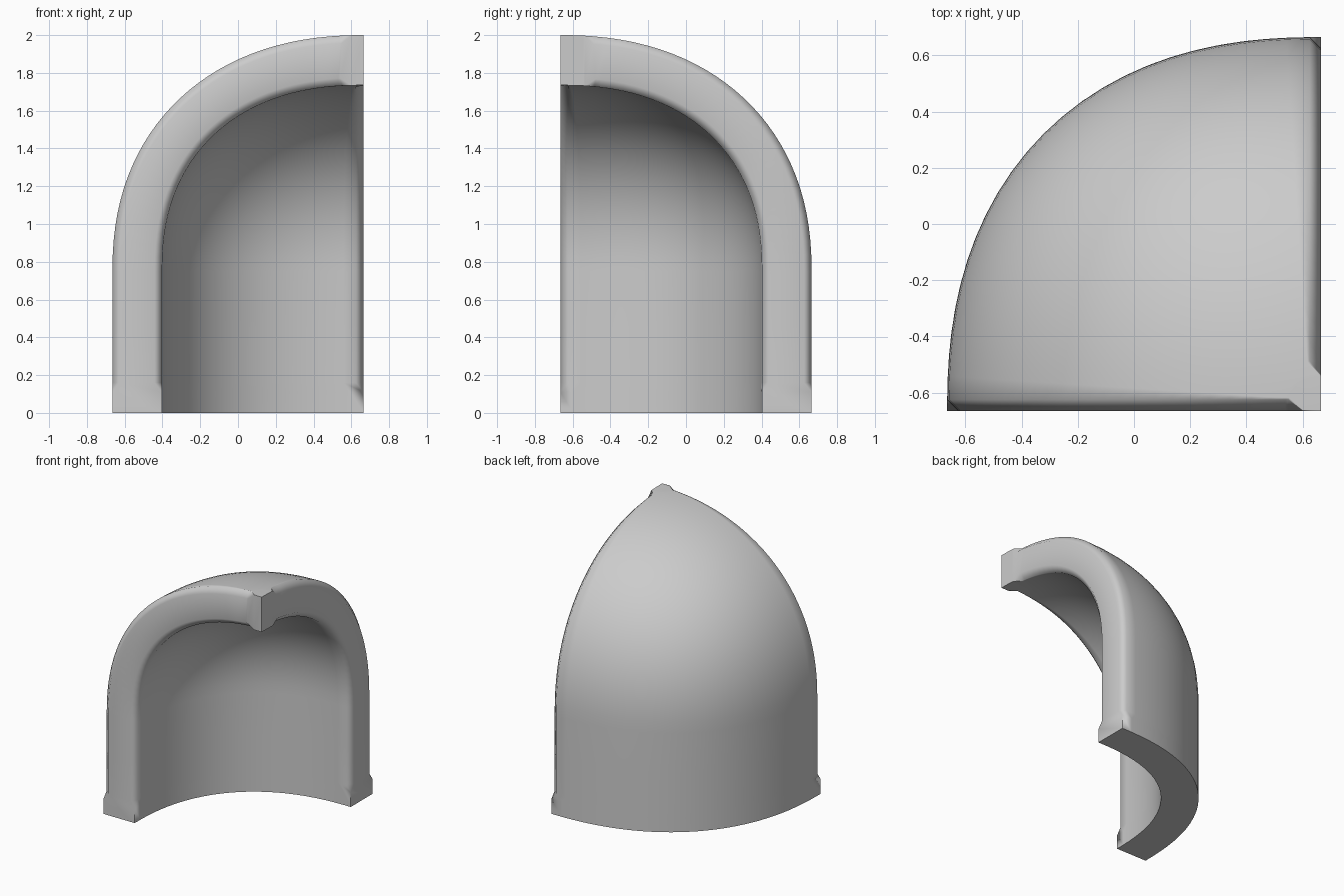
import bpy, bmesh
from math import sin, cos, asin, acos, pi, radians

if "Cube" in bpy.data.objects:
    bpy.data.objects.remove(bpy.data.objects["Cube"])

HALF = 0.665          # half of the plan; the axis sits at (HALF, -HALF)
SPRING = 0.75         # height where the dome starts
CHAMFER = 0.04
COLS = 24
# radius, dome rise, plan exponent, profile exponent (slightly squarer than circles)
OUTER = (1.33, 1.25, 2.32, 2.22)
INNER = (1.067, 0.985, 2.39, 2.28)

def ramp(v, a, b):
    return max(0.0, min(1.0, (v - a) / (b - a)))

# Rows: straight wall heights, dome angles, then radii where the chamfers stop
rows = [("z", z) for z in (0, 0.11, 0.16, 0.45)]
rows += [("a", radians(a)) for a in range(0, 82, 3)]
rows += [("r", r) for r in (0.18, 0.13, 0.12, 0.065, 0.0)]

def profile(row, shell, inset=0.0):
    """Radial distance and height of a row on one shell surface."""
    radius, rise, _, e = shell
    kind, v = row
    if kind == "z":
        return radius + inset, v
    t = v if kind == "a" else acos((v / radius) ** (e / 2))
    c, s = max(cos(t), 0.0), max(sin(t), 0.0)
    rho = (radius + inset) * c ** (2 / e) if c > 1e-9 else 0.0
    return rho, SPRING + (rise + inset) * s ** (2 / e)

def place(rho, phi, z, e):
    c, s = max(cos(phi), 0.0), max(sin(phi), 0.0)
    rho /= (c ** e + s ** e) ** (1 / e)
    return (HALF - rho * c, -HALF + rho * s, z)

def surface_points(row, shell, side):
    """One arc of a shell surface plus the edge points on the two cut faces."""
    rho, z = profile(row, shell)
    e = shell[2]
    cuts = [CHAMFER * ramp(z, 0.11, 0.16) * ramp(rho, *stop)
            for stop in ((0.065, 0.12), (0.13, 0.18))]
    p0, p1 = (asin(c / rho) if rho > 1e-5 else 0.0 for c in cuts)
    p1 = pi / 2 - p1
    arc = [place(rho, p0 + (p1 - p0) * i / COLS, z, e) for i in range(COLS + 1)]
    ends = []
    for c, phi in zip(cuts, (0, pi / 2)):
        r2, z2 = profile(row, shell, side * c)
        ends.append(place(r2, phi, z2, e))
    return [ends[0]] + arc + [ends[1]]

# Quarter dome shell: closed cross-section loops joined from base to apex
bm = bmesh.new()
loops = []
for row in rows:
    pts = surface_points(row, OUTER, -1) + surface_points(row, INNER, 1)[::-1]
    loops.append([bm.verts.new(p) for p in pts])
n = len(loops[0])
for a, b in zip(loops, loops[1:]):
    for i in range(n):
        j = (i + 1) % n
        bm.faces.new((a[i], a[j], b[j], b[i]))

# Base ring
h = n // 2
for i in range(h - 1):
    bm.faces.new((loops[0][i], loops[0][i + 1], loops[0][n - 2 - i], loops[0][n - 1 - i]))

bmesh.ops.remove_doubles(bm, verts=bm.verts, dist=1e-5)
bmesh.ops.dissolve_degenerate(bm, edges=bm.edges, dist=1e-5)
bmesh.ops.recalc_face_normals(bm, faces=bm.faces)

mesh = bpy.data.meshes.new("quarter_dome_shell")
bm.to_mesh(mesh)
bm.free()
shell = bpy.data.objects.new("quarter_dome_shell", mesh)
bpy.context.collection.objects.link(shell)
bpy.context.view_layer.objects.active = shell
shell.select_set(True)
# Soft chamfers, flat cut faces
bpy.ops.object.shade_smooth_by_angle(angle=radians(60))
weighted = shell.modifiers.new("weighted_normals", "WEIGHTED_NORMAL")
weighted.keep_sharp = True
